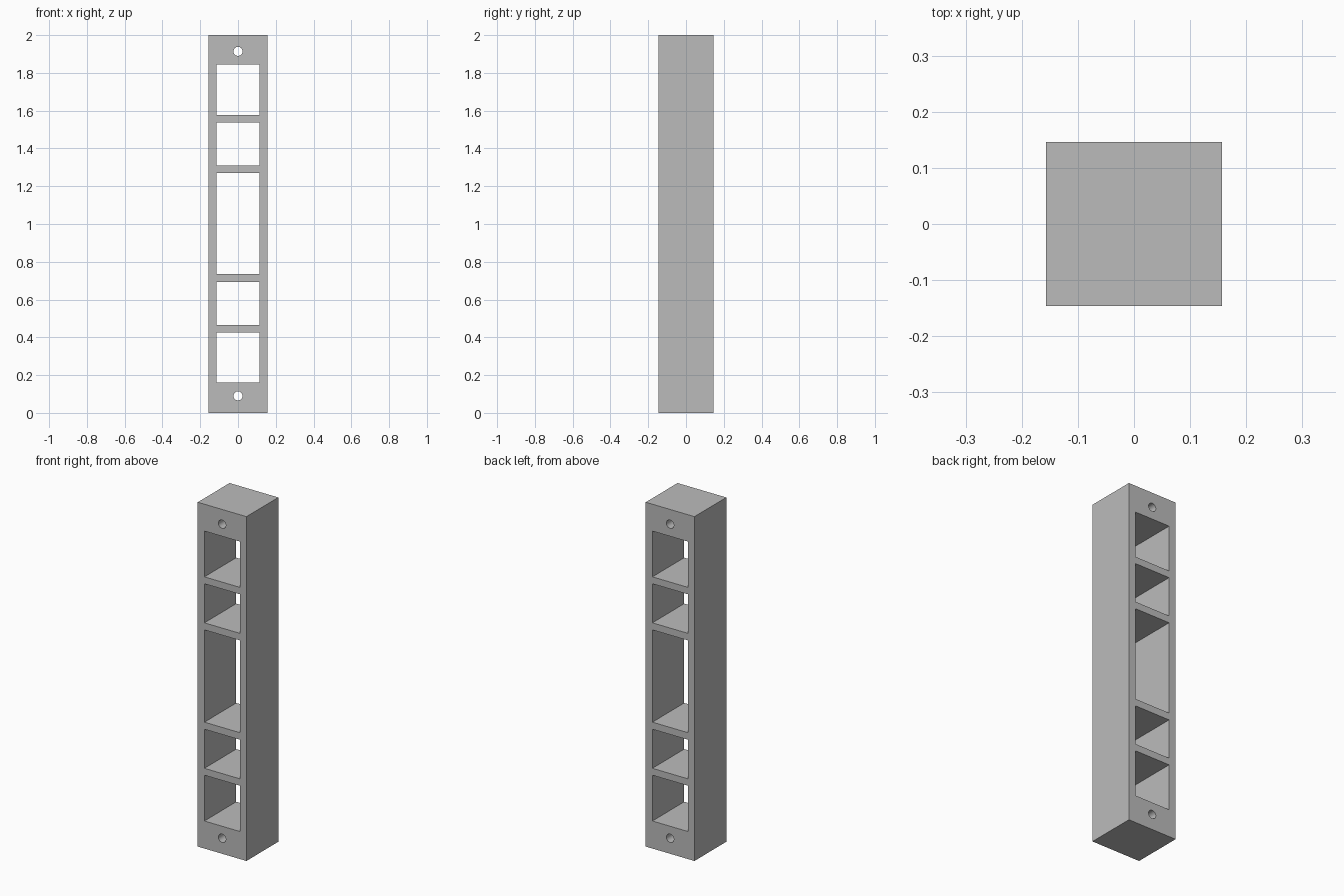
import bpy

# Remove the default object
cube = bpy.data.objects.get("Cube")
if cube:
    bpy.data.objects.remove(cube, do_unlink=True)

WIDTH, DEPTH, HEIGHT = 0.313, 0.292, 2.0
OPENING_WIDTH = 0.227
OPENINGS = [(0.16, 0.426), (0.466, 0.693), (0.734, 1.27),
            (1.311, 1.538), (1.578, 1.844)]
HOLE_HEIGHTS = (0.09, 1.914)

grey = bpy.data.materials.new("plain grey")
grey.use_nodes = True
colour = (0.5, 0.5, 0.5, 1)
grey.diffuse_color = colour
grey.node_tree.nodes["Principled BSDF"].inputs["Base Color"].default_value = colour


def box(name, size, z):
    bpy.ops.mesh.primitive_cube_add(size=1, location=(0, 0, z))
    obj = bpy.context.object
    obj.name = name
    obj.scale = size
    bpy.ops.object.transform_apply(location=True, rotation=False, scale=True)
    return obj


def cut(target, cutter):
    cutter.hide_render = True
    mod = target.modifiers.new("cut", "BOOLEAN")
    mod.operation = "DIFFERENCE"
    mod.solver = "EXACT"
    mod.object = cutter
    bpy.context.view_layer.objects.active = target
    bpy.ops.object.modifier_apply(modifier=mod.name)
    bpy.data.objects.remove(cutter, do_unlink=True)


# Solid upright block
frame = box("slotted_frame", (WIDTH, DEPTH, HEIGHT), HEIGHT / 2)
frame.data.materials.append(grey)

# Rectangular openings, front to back
for low, high in OPENINGS:
    cut(frame, box("opening_cutter", (OPENING_WIDTH, DEPTH * 2, high - low), (low + high) / 2))

# Round screw holes at both ends
for z in HOLE_HEIGHTS:
    bpy.ops.mesh.primitive_cylinder_add(vertices=32, radius=0.024, depth=DEPTH * 2,
                                        location=(0, 0, z), rotation=(1.5707963, 0, 0))
    cut(frame, bpy.context.object)

# Smooth hole walls, crisp frame edges
bpy.ops.object.select_all(action="DESELECT")
frame.select_set(True)
bpy.context.view_layer.objects.active = frame
bpy.ops.object.shade_smooth_by_angle(angle=0.5)
